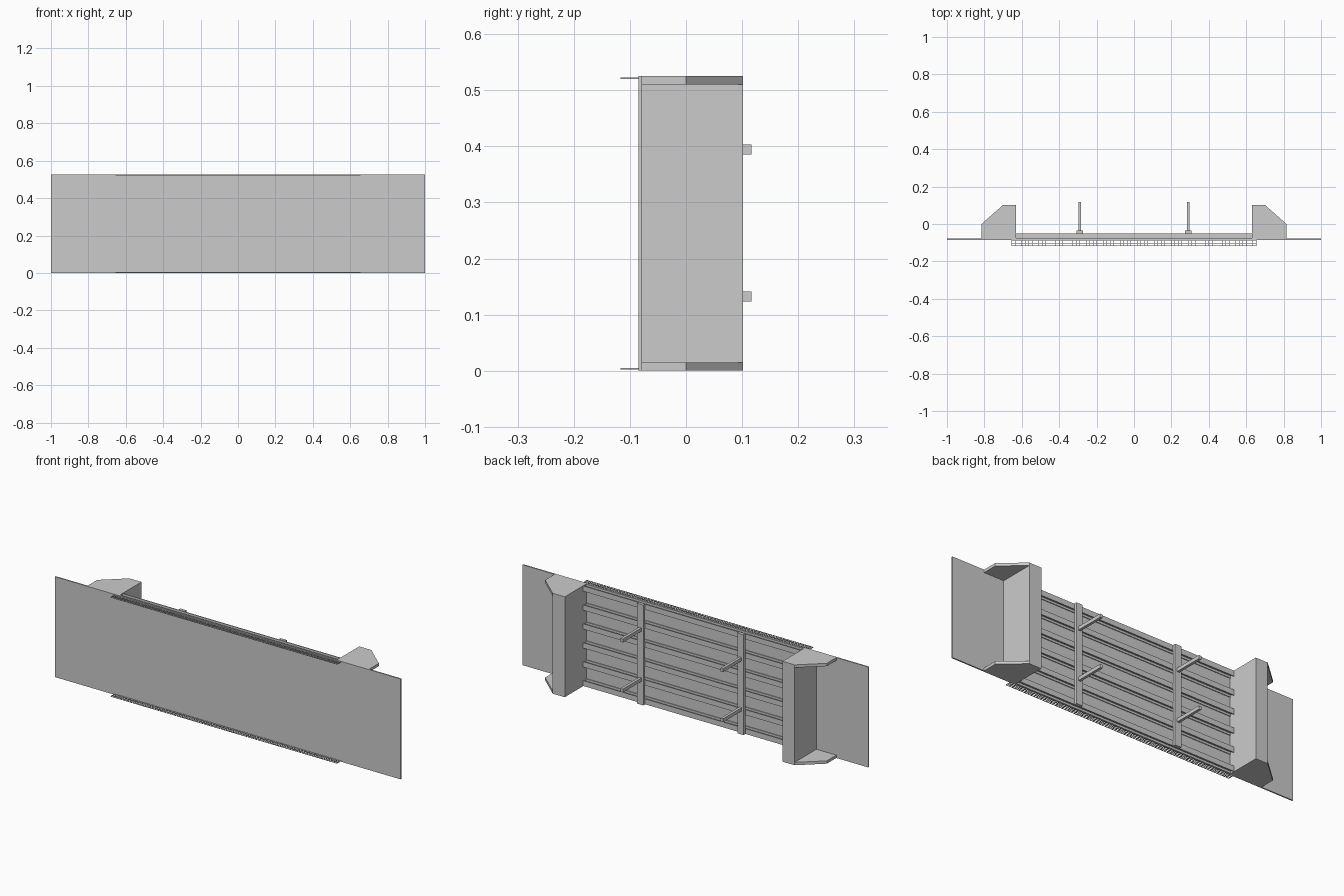
import bpy, bmesh

if "Cube" in bpy.data.objects:
    bpy.data.objects.remove(bpy.data.objects["Cube"])

H = 0.525          # overall height
BACK = -0.078      # rear surface of the panel


def add_box(bm, x0, x1, y0, y1, z0, z1):
    r = bmesh.ops.create_cube(bm, size=1)
    for v in r["verts"]:
        v.co.x = x0 + (v.co.x + 0.5) * (x1 - x0)
        v.co.y = y0 + (v.co.y + 0.5) * (y1 - y0)
        v.co.z = z0 + (v.co.z + 0.5) * (z1 - z0)


def finish(name, bm):
    bmesh.ops.recalc_face_normals(bm, faces=bm.faces)
    me = bpy.data.meshes.new(name)
    bm.to_mesh(me)
    bm.free()
    ob = bpy.data.objects.new(name, me)
    bpy.context.collection.objects.link(ob)
    return ob


def boxes(name, *dims):
    bm = bmesh.new()
    for d in dims:
        add_box(bm, *d)
    return finish(name, bm)


def prism(name, pts, z0, z1):
    bm = bmesh.new()
    f = bm.faces.new([bm.verts.new((x, y, z0)) for x, y in pts])
    r = bmesh.ops.extrude_face_region(bm, geom=[f])
    top = [g for g in r["geom"] if isinstance(g, bmesh.types.BMVert)]
    bmesh.ops.translate(bm, verts=top, vec=(0, 0, z1 - z0))
    return finish(name, bm)


# Display panel
boxes("display_panel", (-1, 1, -0.085, BACK, 0, H))

# Horizontal I-beam stringers behind the panel
for i in range(6):
    z = 0.015 + i * (H - 0.03) / 5
    boxes(f"stringer_{i + 1}",
          (-0.69, 0.69, BACK, -0.074, z - 0.014, z + 0.014),
          (-0.69, 0.69, -0.074, -0.054, z - 0.003, z + 0.003),
          (-0.69, 0.69, -0.054, -0.05, z - 0.014, z + 0.014))

for side, s in (("right", 1), ("left", -1)):
    # Upright and its two support arms
    cx = 0.29 * s
    boxes(f"upright_{side}", (cx - 0.018, cx + 0.018, -0.05, -0.036, 0, H))
    for level, z in (("lower", 0.132), ("upper", 0.394)):
        boxes(f"arm_{level}_{side}",
              (cx - 0.007, cx + 0.007, -0.036, 0.117, z - 0.009, z + 0.009))

    # End column with flared caps at top and bottom
    x0, x1 = sorted((0.63 * s, 0.70 * s))
    boxes(f"end_column_{side}", (x0, x1, BACK, 0.102, 0.015, H - 0.015))
    profile = [(0.63 * s, BACK), (0.815 * s, BACK), (0.815 * s, 0.0),
               (0.70 * s, 0.102), (0.63 * s, 0.102)]
    prism(f"end_cap_bottom_{side}", profile, 0, 0.015)
    prism(f"end_cap_top_{side}", profile, H - 0.015, H)

# Open grating walkways along the front, top and bottom
for level, z in (("bottom", 0.002), ("top", H - 0.005)):
    bars = [(-0.655, 0.655, y, y + 0.002, z, z + 0.003)
            for y in (-0.117, -0.107, -0.097, -0.087)]
    n = 72
    for i in range(n + 1):
        x = -0.654 + 1.308 * i / n
        bars.append((x - 0.001, x + 0.001, -0.117, -0.085, z, z + 0.003))
    boxes(f"walkway_{level}", *bars)
